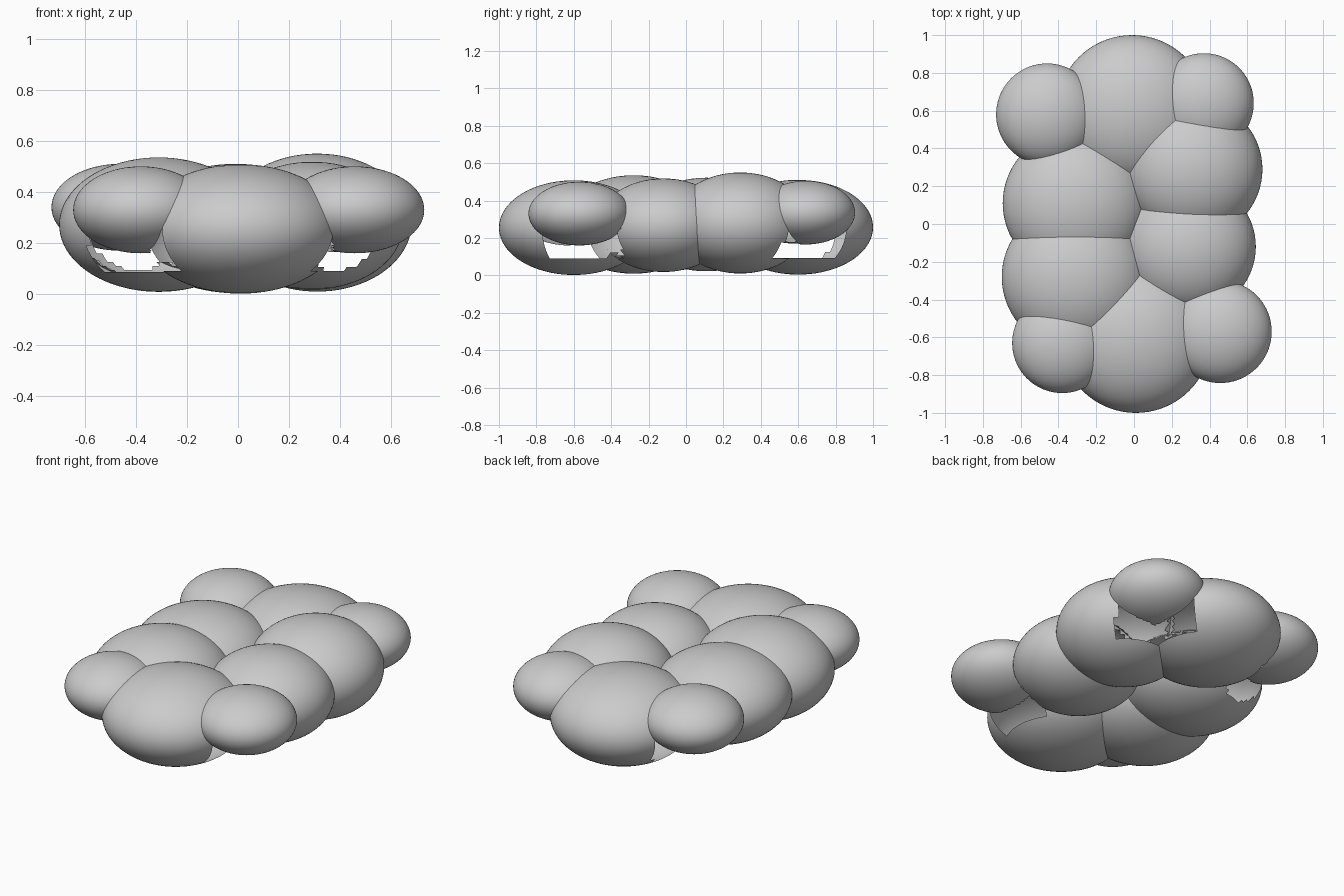
import bpy, bmesh
from mathutils import Vector

if "Cube" in bpy.data.objects:
    bpy.data.objects.remove(bpy.data.objects["Cube"])

# Puffs of a flat cloud: name, centre (x, y, z), horizontal radius, vertical radius
PUFFS = [
    ("front_puff",            (0.01, -0.60, 0.255), 0.40, 0.253),
    ("back_puff",             (-0.01, 0.60, 0.257), 0.40, 0.253),
    ("right_mid_back_puff",   (0.31, 0.29, 0.280), 0.37, 0.27),
    ("right_mid_front_puff",  (0.29, -0.12, 0.268), 0.355, 0.25),
    ("left_mid_front_puff",   (-0.31, -0.28, 0.272), 0.39, 0.263),
    ("left_mid_back_puff",    (-0.31, 0.11, 0.272), 0.385, 0.25),
    ("front_right_small_puff", (0.457, -0.57, 0.33), 0.272, 0.17),
    ("front_left_small_puff", (-0.38, -0.63, 0.33), 0.265, 0.17),
    ("back_left_small_puff",  (-0.46, 0.58, 0.34), 0.27, 0.17),
    ("back_right_small_puff", (0.37, 0.64, 0.335), 0.264, 0.17),
]


def inside(p, puff):
    _, c, r, rz = puff
    d = p - Vector(c)
    return (d.x / r) ** 2 + (d.y / r) ** 2 + (d.z / rz) ** 2 < 0.995


def under_small(p, puff):
    # open pocket left below each small corner puff
    _, c, r, _ = puff
    d = p - Vector(c)
    return d.xy.length < 0.85 * r and 0.09 < p.z < c[2]


def add_puff(puff):
    name, c, r, rz = puff
    others = [o for o in PUFFS if o is not puff]
    bm = bmesh.new()
    bmesh.ops.create_uvsphere(bm, u_segments=72, v_segments=40, radius=1)
    for v in bm.verts:
        v.co = Vector((v.co.x * r, v.co.y * r, v.co.z * rz)) + Vector(c)
    # hidden faces buried in a neighbour are removed, leaving an open shell
    doomed = []
    for f in bm.faces:
        f.smooth = True
        mid = f.calc_center_median()
        buried = any(all(inside(v.co, o) for v in f.verts) for o in others)
        pocket = r > 0.3 and any(under_small(mid, o) for o in others if o[2] < 0.3)
        if buried or pocket:
            doomed.append(f)
    bmesh.ops.delete(bm, geom=doomed, context='FACES')
    mesh = bpy.data.meshes.new(name)
    bm.to_mesh(mesh)
    bm.free()
    bpy.context.collection.objects.link(bpy.data.objects.new(name, mesh))


for puff in PUFFS:
    add_puff(puff)
